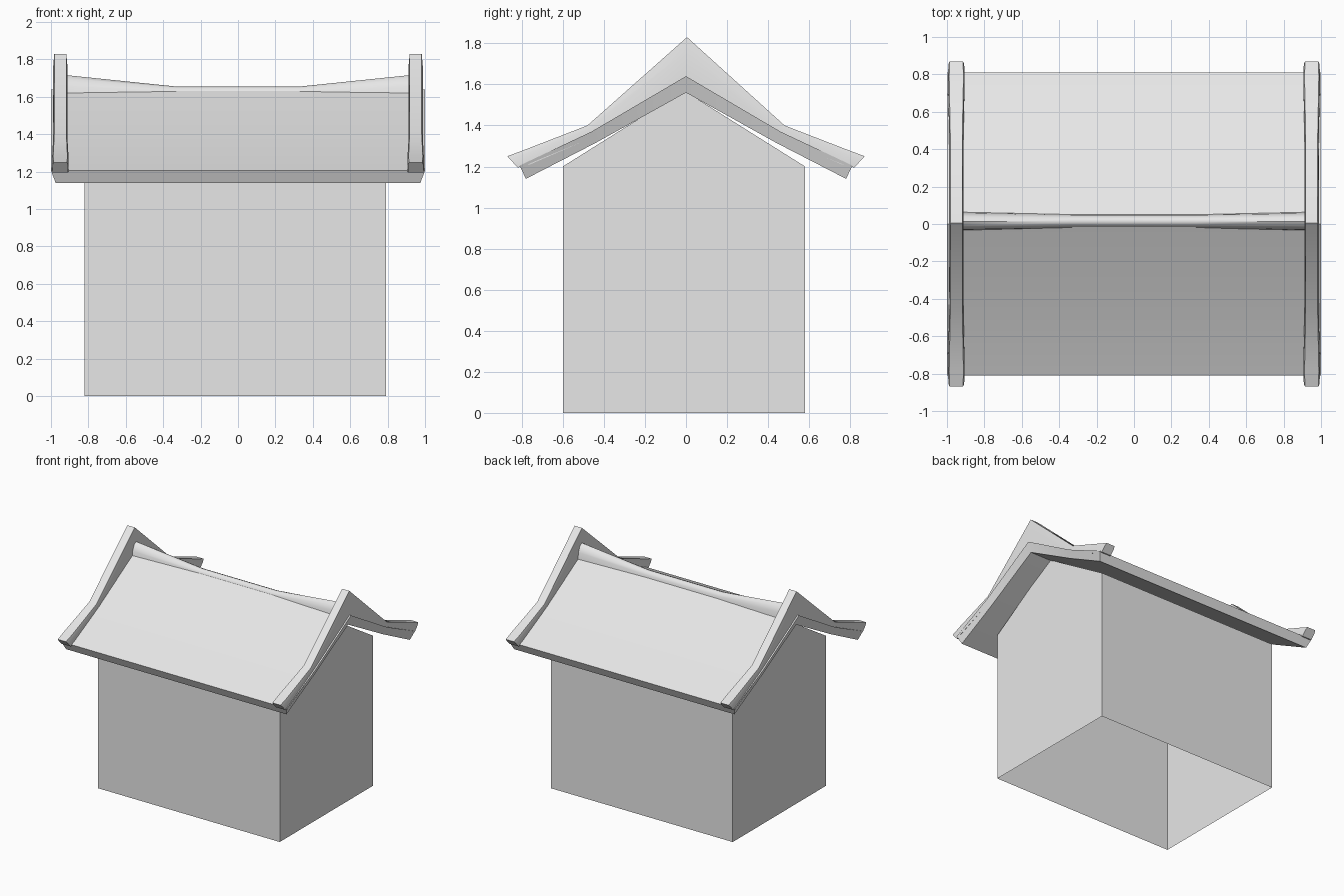
import bpy, bmesh, math

cube = bpy.data.objects.get("Cube")
if cube:
    bpy.data.objects.remove(cube, do_unlink=True)

grey = bpy.data.materials.new("plain grey")
grey.use_nodes = True
colour = (0.8, 0.8, 0.8, 1)
grey.diffuse_color = colour
grey.node_tree.nodes["Principled BSDF"].inputs["Base Color"].default_value = colour


def finish(name, bm, smooth=None):
    bmesh.ops.recalc_face_normals(bm, faces=bm.faces)
    mesh = bpy.data.meshes.new(name)
    bm.to_mesh(mesh)
    bm.free()
    mesh.materials.append(grey)
    ob = bpy.data.objects.new(name, mesh)
    bpy.context.collection.objects.link(ob)
    if smooth:
        bpy.ops.object.select_all(action="DESELECT")
        ob.select_set(True)
        bpy.context.view_layer.objects.active = ob
        bpy.ops.object.shade_smooth_by_angle(angle=math.radians(smooth))
    return ob


def loft(name, rings, smooth=45):
    """Skin a row of matching closed sections and cap both ends."""
    bm = bmesh.new()
    rows = [[bm.verts.new(p) for p in ring] for ring in rings]
    n = len(rows[0])
    for a, b in zip(rows, rows[1:]):
        for i in range(n):
            j = (i + 1) % n
            bm.faces.new((a[i], a[j], b[j], b[i]))
    bm.faces.new(rows[0])
    bm.faces.new(rows[-1])
    return finish(name, bm, smooth)


def both_slopes(half):
    """Mirror ridge-to-eave stations (top y, top z, bottom y, bottom z, ...) over the ridge."""
    return [(-s[0], s[1], -s[2], *s[3:]) for s in half[:0:-1]] + half


# House walls: gabled shell, open underneath
bm = bmesh.new()
gable = [(-0.6, 0), (-0.6, 1.2), (-0.01, 1.57), (0.58, 1.2), (0.58, 0)]
ends = [[bm.verts.new((x, y, z)) for y, z in gable] for x in (-0.82, 0.79)]
for end in ends:
    bm.faces.new(end)
for i in range(4):
    bm.faces.new((ends[0][i], ends[0][i + 1], ends[1][i + 1], ends[1][i]))
finish("house_walls", bm)

# Roof slab: gently sagging slopes, underside slightly narrower
slab = [(0, 1.64, 0, 1.56), (0.46, 1.37, 0.44, 1.315), (0.81, 1.205, 0.78, 1.14)]
loft("roof_slab", [
    [(-1, ty, tz), (1, ty, tz), (0.975, by, bz), (-0.975, by, bz)]
    for ty, tz, by, bz in both_slopes(slab)])

# Gable boards: tall at the peak, kinked part way down, flared at the eaves
board = [(0.005, 1.83, 0.005, 1.61, 0.038), (0.48, 1.4, 0.46, 1.34, 0.038),
         (0.79, 1.28, 0.76, 1.21, 0.045), (0.87, 1.25, 0.82, 1.195, 0.042)]
for side, label in ((-1, "right"), (1, "left")):
    cx = side * 0.95
    rings = []
    for ty, tz, by, bz, w in both_slopes(board):
        my, mz = ty * 0.7 + by * 0.3, tz * 0.7 + bz * 0.3
        rings.append([(cx - w, by, bz), (cx - w, my, mz), (cx - w * 0.85, ty, tz),
                      (cx + w * 0.85, ty, tz), (cx + w, my, mz), (cx + w, by, bz)])
    loft(label + "_gable_board", rings)

# Ridge beam: rounded top that dips in the middle
rings = []
for x, top, w in ((-0.93, 1.717, 0.05), (-0.33, 1.655, 0.038),
                  (0.33, 1.655, 0.038), (0.93, 1.717, 0.05)):
    cy, base = 0.014, 1.6
    arch = [(x, cy - w * math.cos(a), base + (top - base) * math.sin(a))
            for a in (math.pi * k / 6 for k in range(7))]
    rings.append(arch)
loft("ridge_beam", rings)
